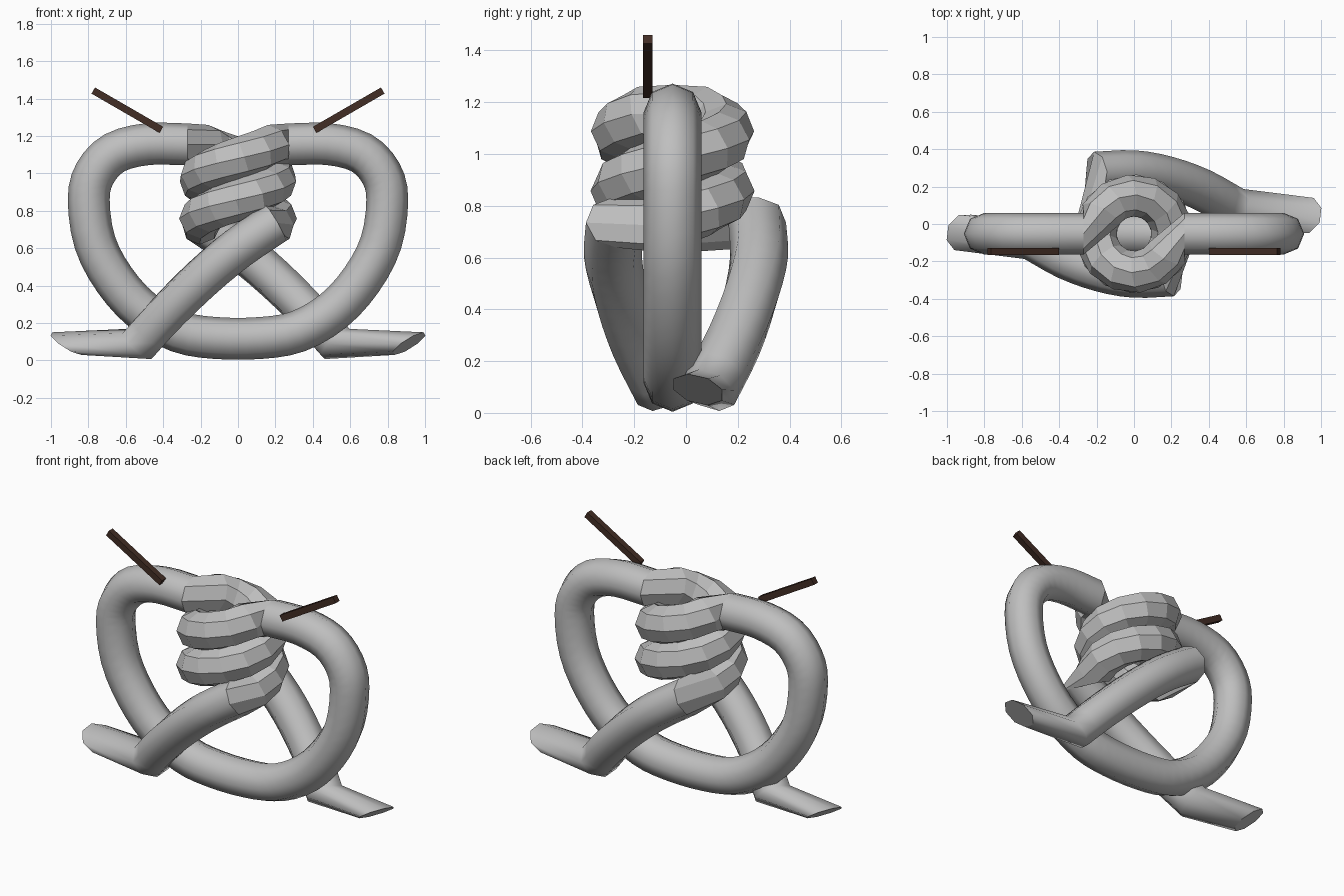
import bpy, bmesh, math
from mathutils import Vector, Matrix

if "Cube" in bpy.data.objects:
    bpy.data.objects.remove(bpy.data.objects["Cube"])

R = 0.112          # rope radius
YC = -0.052        # rope loop plane
SIDES = 8


def material(name, rgb):
    m = bpy.data.materials.new(name)
    m.diffuse_color = (*rgb, 1)
    m.use_nodes = True
    m.node_tree.nodes["Principled BSDF"].inputs["Base Color"].default_value = m.diffuse_color
    return m


GREY = material("grey_rope", (0.52, 0.52, 0.52))
BROWN = material("dark_brown", (0.055, 0.026, 0.018))


def ring(center, tangent, side, r=R):
    """Octagon around a path point; one corner points along side."""
    t = Vector(tangent).normalized()
    u = Vector(side)
    u = (u - t * u.dot(t)).normalized()
    v = t.cross(u)
    return [Vector(center) + r * (math.cos(a) * u + math.sin(a) * v)
            for a in (2 * math.pi * i / SIDES for i in range(SIDES))]


def tube(name, rings, smooth, turn=0.0):
    """Skin a list of rings, with flat end caps; turn spins it about z."""
    bm = bmesh.new()
    rows = [[bm.verts.new(p) for p in r] for r in rings]
    for a, b in zip(rows, rows[1:]):
        for i in range(SIDES):
            j = (i + 1) % SIDES
            bm.faces.new((a[i], a[j], b[j], b[i])).smooth = smooth
    bm.faces.new(rows[0][::-1])
    bm.faces.new(rows[-1])
    bmesh.ops.recalc_face_normals(bm, faces=bm.faces)
    bm.transform(Matrix.Rotation(turn, 4, 'Z'))
    me = bpy.data.meshes.new(name)
    bm.to_mesh(me)
    bm.free()
    me.materials.append(GREY)
    ob = bpy.data.objects.new(name, me)
    bpy.context.collection.objects.link(ob)
    return ob


def spline(pts, n):
    """Catmull-Rom path through the points."""
    p = [Vector(q) for q in pts]
    p = [2 * p[0] - p[1]] + p + [2 * p[-1] - p[-2]]
    out = []
    for a, b, c, d in zip(p, p[1:], p[2:], p[3:]):
        for k in range(n):
            t = k / n
            out.append(0.5 * (2 * b + (c - a) * t + (2 * a - 5 * b + 4 * c - d) * t * t
                              + (3 * b - a - 3 * c + d) * t ** 3))
    return out + [p[-2]]


def tangents(path):
    last = len(path) - 1
    return [path[min(i + 1, last)] - path[max(i - 1, 0)] for i in range(last + 1)]


# Big rope loop: right half profile mirrored to the left
half = [(0.27, 1.155), (0.48, 1.157), (0.66, 1.11), (0.765, 1.0), (0.798, 0.86),
        (0.765, 0.63), (0.66, 0.43), (0.51, 0.265), (0.32, 0.155), (0.12, 0.12)]
outline = half + [(-x, z) for x, z in reversed(half)]
path = spline([(x, YC, z) for x, z in outline], 3)
tans = tangents(path)
tans[0], tans[-1] = Vector((1, 0, 0)), Vector((1, 0, 0))
tube("rope_loop", [ring(c, t, (0, 1, 0)) for c, t in zip(path, tans)], True)

# Two interleaved coils, each flowing into a crossing arm with a bent foot
PITCH, RC, STEPS = 0.44, 0.205, 13
arm_pts = [(0.2, -0.275, 0.735), (0.0, -0.282, 0.60), (-0.18, -0.25, 0.45),
           (-0.36, -0.185, 0.275), (-0.53, -0.09, 0.088)]
arm_path = spline(arm_pts, 3)
arm_tans = tangents(arm_path)
arm_tans[0] = Vector((-0.85, -0.1, -0.5))
arm = []
for c, t in zip(arm_path, arm_tans):
    arm.append(ring(c, t, Vector((0, 0, 1)).cross(t)))
# Foot: the last ring slid sideways, giving a slanted end
foot_tan = Vector((-0.52, 0.25, -0.82))
arm.append(ring((-0.915, -0.045, 0.09), foot_tan, Vector((0, 0, 1)).cross(foot_tan), 0.105))

for label, turn in (("front", 0.0), ("back", math.pi)):
    # Coil axis stays on the loop plane for both strands
    axis_y = YC if turn == 0 else -YC
    rings = [ring((0.27, axis_y, 1.155), (-1, 0, 0), (0, -1, 0))]
    for k in range(STEPS + 1):
        deg = -30 - 350 * k / STEPS
        a = math.radians(deg)
        radial = Vector((math.cos(a), math.sin(a), 0))
        z = 1.08 + PITCH * (deg + 90) / 360
        heading = Vector((math.sin(a) * RC, -math.cos(a) * RC, -PITCH / (2 * math.pi)))
        rings.append(ring(radial * RC + Vector((0, axis_y, z)), heading, radial))
    rings.append(arm[0])
    tube(label + "_coil", rings, False, turn)
    tube(label + "_arm", arm, True, turn)

# Thin slanted sticks on the shoulders
for label, s in (("left", -1), ("right", 1)):
    bpy.ops.mesh.primitive_cube_add(size=1, location=(s * 0.592, -0.148, 1.338),
                                    rotation=(0, -s * math.radians(30), 0))
    ob = bpy.context.object
    ob.name = label + "_stick"
    ob.scale = (0.42, 0.038, 0.038)
    ob.data.materials.append(BROWN)
